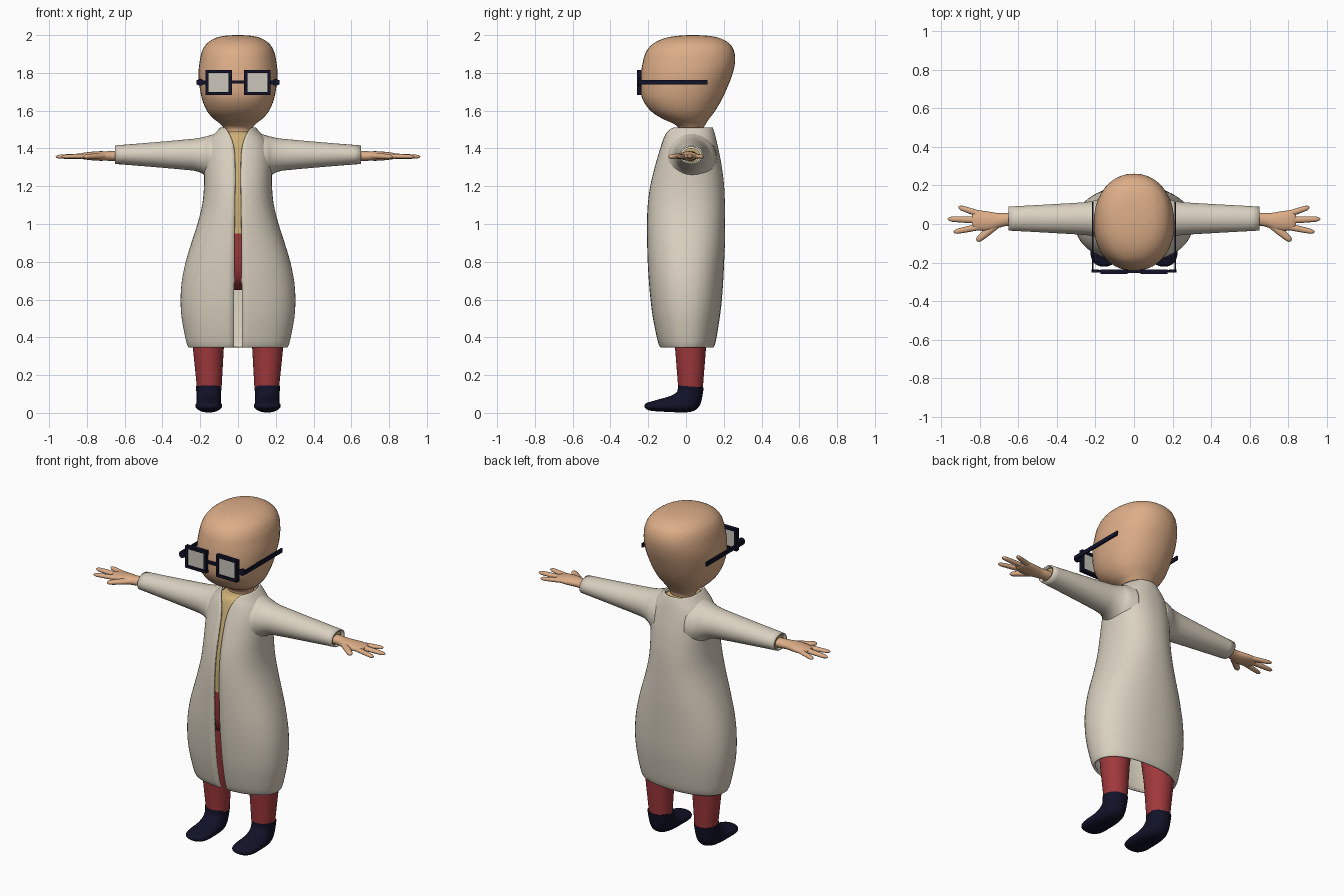
import bpy, bmesh, math
from mathutils import Vector


def material(name, rgb):
    m = bpy.data.materials.new(name)
    m.diffuse_color = (*rgb, 1)
    return m


SKIN = material("skin", (0.72, 0.42, 0.245))
COAT = material("coat_cream", (0.70, 0.64, 0.53))
SHIRT = material("shirt_tan", (0.60, 0.43, 0.18))
RED = material("trouser_red", (0.35, 0.04, 0.045))
NAVY = material("dark_navy", (0.006, 0.006, 0.022))
LENS = material("lens_grey", (0.60, 0.56, 0.50))


def finish(name, bm, mat, angle=45):
    bmesh.ops.recalc_face_normals(bm, faces=bm.faces)
    me = bpy.data.meshes.new(name)
    bm.to_mesh(me)
    bm.free()
    me.materials.append(mat)
    me.shade_smooth()
    me.set_sharp_from_angle(angle=math.radians(angle))
    ob = bpy.data.objects.new(name, me)
    bpy.context.collection.objects.link(ob)
    return ob


def smooth_rows(rows, steps=4):
    """Catmull-Rom interpolation of a table of ring dimensions."""
    out = []
    for i in range(len(rows) - 1):
        p0, p1 = rows[max(i - 1, 0)], rows[i]
        p2, p3 = rows[i + 1], rows[min(i + 2, len(rows) - 1)]
        for k in range(steps):
            t = k / steps
            out.append([0.5 * (2 * b + (c - a) * t + (2 * a - 5 * b + 4 * c - d) * t * t
                               + (3 * b - a - 3 * c + d) * t ** 3)
                        for a, b, c, d in zip(p0, p1, p2, p3)])
    return out + [list(rows[-1])]


def ring(c, u, v, power=2.0, gap=0.0, n=40):
    """Superellipse around c; a gap leaves it open at the -v side."""
    c, u, v = Vector(c), Vector(u), Vector(v)
    e = math.asin(min(0.99, (gap / u.length) ** (power / 2))) if gap else 0
    pts = []
    for i in range(n + (1 if gap else 0)):
        t = e + (2 * math.pi - 2 * e) * i / n
        s, k = math.sin(t), -math.cos(t)
        pts.append(c + u * math.copysign(abs(s) ** (2 / power), s)
                   + v * math.copysign(abs(k) ** (2 / power), k))
    return pts


def loft(name, rings, mat, closed=True, caps=True):
    bm = bmesh.new()
    vs = [[bm.verts.new(p) for p in r] for r in rings]
    n = len(vs[0])
    for a, b in zip(vs, vs[1:]):
        for i in range(n if closed else n - 1):
            j = (i + 1) % n
            bm.faces.new((a[i], a[j], b[j], b[i]))
    if caps:
        bm.faces.new(vs[0])
        bm.faces.new(vs[-1])
    return finish(name, bm, mat)


def thicken(ob, t):
    m = ob.modifiers.new("thickness", "SOLIDIFY")
    m.thickness = t
    m.offset = -1


def body_rings(rows, power):
    """Rows of height, half width, front y, back y."""
    return [ring((0, (f + b) / 2, z), (w, 0, 0), (0, (b - f) / 2, 0), power)
            for z, w, f, b in smooth_rows(rows)]


def box(name, c, size, mat):
    bm = bmesh.new()
    bmesh.ops.create_cube(bm, size=1)
    for v in bm.verts:
        v.co = Vector(c) + Vector(a * b for a, b in zip(v.co, size))
    return finish(name, bm, mat, 30)


# Head with tapering neck
loft("head", body_rings([
    (1.44, .070, -.04, .085), (1.50, .074, -.035, .090), (1.53, .095, -.065, .105),
    (1.56, .132, -.130, .125), (1.60, .165, -.188, .155), (1.66, .190, -.230, .190),
    (1.73, .204, -.242, .222), (1.80, .209, -.238, .248), (1.86, .203, -.228, .260),
    (1.91, .192, -.212, .256), (1.95, .170, -.180, .235), (1.98, .130, -.125, .190),
    (1.995, .080, -.055, .130), (2.0, .020, .015, .055)], 2.15), SKIN)

# Coat shell, open down the front: height, half width, front, back, half gap
coat_rows = [
    (.345, .262, -.135, .145, .022), (.38, .275, -.150, .158, .022),
    (.50, .298, -.175, .178, .022), (.60, .304, -.188, .190, .021),
    (.70, .297, -.197, .197, .020), (.80, .277, -.203, .202, .019),
    (.90, .247, -.206, .206, .019), (1.00, .215, -.207, .207, .018),
    (1.10, .190, -.203, .206, .017), (1.20, .180, -.190, .202, .015),
    (1.30, .180, -.166, .190, .015), (1.38, .176, -.143, .175, .018),
    (1.44, .155, -.125, .162, .030), (1.48, .122, -.112, .152, .048),
    (1.51, .094, -.100, .142, .068)]
coat = loft("coat", [ring((0, (f + b) / 2, z), (w, 0, 0), (0, (b - f) / 2, 0), 2.25, g, 56)
                     for z, w, f, b, g in smooth_rows(coat_rows, 3)],
            COAT, closed=False, caps=False)
thicken(coat, 0.012)

# Shirt and trouser seat just inside the coat
loft("shirt", body_rings([
    (.95, .21, -.192, .185), (1.10, .170, -.188, .185), (1.20, .160, -.175, .180),
    (1.30, .160, -.152, .170), (1.38, .155, -.129, .155), (1.44, .130, -.111, .140),
    (1.475, .095, -.094, .122), (1.49, .076, -.070, .105)], 2.25), SHIRT)
loft("trouser_seat", body_rings([
    (.65, .15, -.06, .08), (.68, .22, -.125, .13), (.74, .25, -.168, .165),
    (.84, .24, -.188, .185), (.95, .21, -.192, .185)], 2.25), RED)

for s, side in ((1, "left"), (-1, "right")):
    # Sleeve, flared into the shoulder: x, centre z, half depth, half height
    sleeve = loft(side + "_sleeve", [
        ring((s * x, .028, z), (0, hy, 0), (0, 0, hz)) for x, z, hy, hz in smooth_rows([
            (.10, 1.345, .135, .140), (.15, 1.353, .120, .116), (.18, 1.361, .102, .100),
            (.22, 1.366, .090, .087), (.28, 1.367, .083, .080), (.45, 1.367, .073, .065),
            (.65, 1.367, .062, .049)])], COAT, caps=False)
    thicken(sleeve, 0.008)
    loft(side + "_cuff", [ring((s * x, .028, 1.365), (0, .046, 0), (0, 0, .037))
                          for x in (.50, .638)], SHIRT)

    # Palm: x, centre y, half width, half thickness
    loft(side + "_palm", [
        ring((s * x, y, 1.36), (0, hy, 0), (0, 0, hz), n=20) for x, y, hy, hz in smooth_rows([
            (.60, .025, .035, .027), (.66, .024, .034, .026), (.70, .018, .038, .025),
            (.74, .014, .048, .025), (.79, .017, .052, .021), (.825, .018, .046, .016),
            (.84, .018, .030, .009)])], SKIN)
    # Fingers and thumb: start and tip in plan, base radius
    for name, a, b, r in (("back_finger", (.78, .045), (.91, .088), .017),
                          ("middle_finger", (.79, .020), (.965, .026), .018),
                          ("front_finger", (.78, -.010), (.935, -.042), .017),
                          ("thumb", (.715, -.005), (.815, -.088), .021)):
        a, b = Vector((s * a[0], a[1], 1.36)), Vector((s * b[0], b[1], 1.356))
        across = (b - a).cross(Vector((0, 0, 1))).normalized()
        loft(side + "_" + name, [
            ring(a.lerp(b, t), across * r * k, Vector((0, 0, r * k * .78)), n=12)
            for t, k in ((0, 1), (.4, .95), (.7, .85), (.88, .75), (.96, .5), (1, .12))], SKIN)

    # Trouser leg: height, centre x, radius
    loft(side + "_trouser_leg", [
        ring((s * x, .024, z), (r, 0, 0), (0, r, 0), n=32)
        for z, x, r in ((.13, .152, .065), (.345, .157, .082), (.55, .150, .100),
                        (.74, .140, .110))], RED)

    # Shoe: top y, z, bottom y, z, half width
    loft(side + "_shoe", [
        ring((s * .155, (ty + by) / 2, (tz + bz) / 2), (w, 0, 0),
             (0, (by - ty) / 2, (bz - tz) / 2), 2.1, n=28)
        for ty, tz, by, bz, w in smooth_rows([
            (-.043, .145, .094, .135, .068), (-.046, .115, .086, .085, .065),
            (-.065, .098, .074, .042, .064), (-.090, .087, .045, .012, .066),
            (-.120, .078, -.010, .002, .068), (-.150, .070, -.090, .005, .071),
            (-.185, .060, -.155, .008, .068), (-.210, .052, -.198, .014, .050),
            (-.221, .040, -.219, .028, .018)], 3)], NAVY)

    # Glasses: square rim, lens, hinge and temple bar
    cx, cz, h, t = s * .103, 1.75, .066, .016
    for d in (-1, 1):
        box(side + "_rim_upright", (cx + d * (h + .004 - t / 2), -.247, cz),
            (t, .024, 2 * h), NAVY)
        box(side + "_rim_bar", (cx, -.247, cz + d * (h - t / 2)),
            (2 * h + .008, .024, t), NAVY)
    box(side + "_lens", (cx, -.247, cz), (2 * h - .02, .008, 2 * h - .02), LENS)
    box(side + "_hinge_arm", (s * .190, -.244, cz), (.05, .012, .022), NAVY)
    loft(side + "_hinge", [ring((s * .200, y, cz), (.019, 0, 0), (0, 0, .019), n=16)
                           for y in (-.252, -.236)], NAVY)
    box(side + "_temple_bar", (s * .214, -.065, cz), (.009, .36, .024), NAVY)

# Glasses bridge
box("glasses_bridge", (0, -.247, 1.752), (.08, .014, .016), NAVY)
